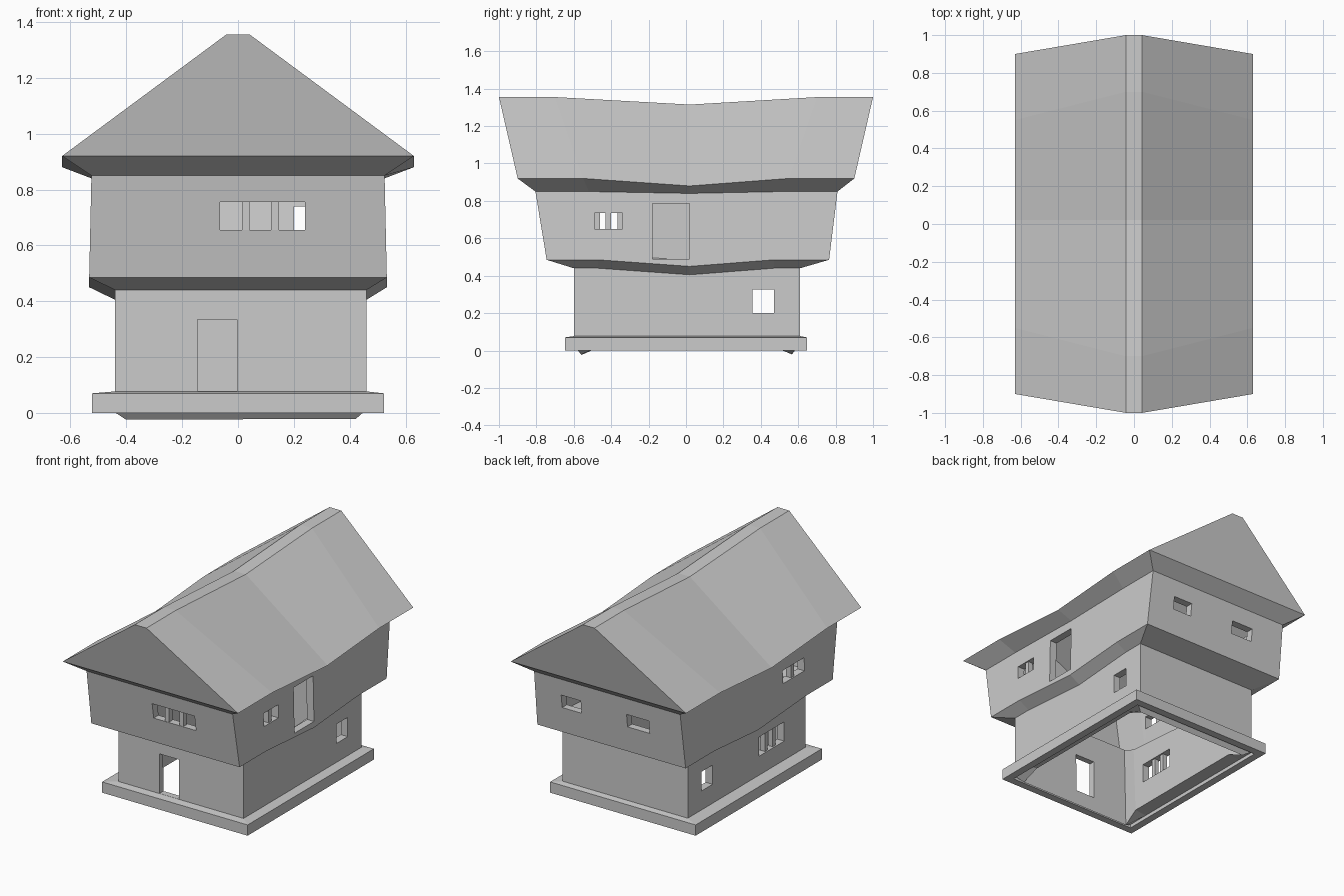
import bpy, bmesh

if "Cube" in bpy.data.objects:
    bpy.data.objects.remove(bpy.data.objects["Cube"])


def make_object(name, bm):
    mesh = bpy.data.meshes.new(name)
    bm.to_mesh(mesh)
    bm.free()
    ob = bpy.data.objects.new(name, mesh)
    bpy.context.collection.objects.link(ob)
    return ob


def add_box(bm, x0, x1, y0, y1, z0, z1):
    vs = bmesh.ops.create_cube(bm, size=1)["verts"]
    for v in vs:
        v.co = ((x0 + x1) / 2 + v.co.x * (x1 - x0),
                (y0 + y1) / 2 + v.co.y * (y1 - y0),
                (z0 + z1) / 2 + v.co.z * (z1 - z0))


# House shell: rings (x0, x1, y0, y1, sag start, end height, middle height)
rings = [
    (-.523, .523, -.648, .648, .45, 0, 0),          # plinth foot
    (-.523, .523, -.648, .648, .45, .07, .07),      # plinth top
    (-.44, .46, -.60, .61, .45, .077, .077),        # lower wall foot
    (-.44, .46, -.60, .61, .47, .44, .405),         # lower wall top
    (-.533, .533, -.745, .765, .47, .485, .45),     # upper floor edge
    (-.525, .525, -.805, .81, .52, .85, .84),       # upper wall top
    (-.63, .63, -.90, .90, .55, .92, .88),          # eaves
    (-.042, .042, -1, 1, .70, 1.355, 1.315),        # sagging ridge
]
bm = bmesh.new()
loops = []
for x0, x1, y0, y1, s, ze, zm in rings:
    side = [(y0, ze), (-s, ze), (.02, zm), (s, ze), (y1, ze)]
    loops.append([bm.verts.new((x1, y, z)) for y, z in side] +
                 [bm.verts.new((x0, y, z)) for y, z in reversed(side)])
for a, b in zip(loops, loops[1:]):
    for i in range(10):
        j = (i + 1) % 10
        bm.faces.new((a[i], a[j], b[j], b[i]))
top = loops[-1]
for i in range(4):
    bm.faces.new((top[i], top[i + 1], top[8 - i], top[9 - i]))
house = make_object("house_shell", bm)

# Wall thickness, open underneath
solid = house.modifiers.new("thickness", "SOLIDIFY")
solid.thickness = .05
solid.offset = -1
solid.use_even_offset = True

# Door and window openings
openings = [
    (-.145, -.003, -.70, -.50, .078, .335),   # front door
    (-.065, .24, -.90, -.66, .655, .755),     # front upper window
    (.20, .34, .66, .90, .655, .74),          # back upper windows
    (-.29, -.13, .66, .90, .655, .74),
    (.40, .65, -.18, .02, .49, .785),         # right loft door
    (.40, .65, -.49, -.34, .65, .735),        # right upper window
    (-.65, -.40, -.46, -.24, .65, .735),      # left upper window
    (.34, .50, .355, .47, .20, .325),         # lower side windows
    (-.50, -.34, .355, .47, .20, .325),
    (-.50, -.34, -.38, -.12, .20, .325),
]
bm = bmesh.new()
for o in openings:
    add_box(bm, *o)
cutter = make_object("opening_cutter", bm)
cutter.hide_render = True
cut = house.modifiers.new("openings", "BOOLEAN")
cut.operation = "DIFFERENCE"
cut.solver = "EXACT"
cut.object = cutter

bpy.context.view_layer.objects.active = house
for m in ("thickness", "openings"):
    bpy.ops.object.modifier_apply(modifier=m)
bpy.data.objects.remove(cutter)

# Window posts
bm = bmesh.new()
for x in (.028, .132):
    add_box(bm, x - .014, x + .014, -.77, -.735, .645, .765)
add_box(bm, .485, .52, -.43, -.40, .64, .745)
add_box(bm, -.52, -.485, -.365, -.335, .64, .745)
for y in (-.21, -.29):
    add_box(bm, -.43, -.40, y - .014, y + .014, .19, .335)
make_object("window_posts", bm)
